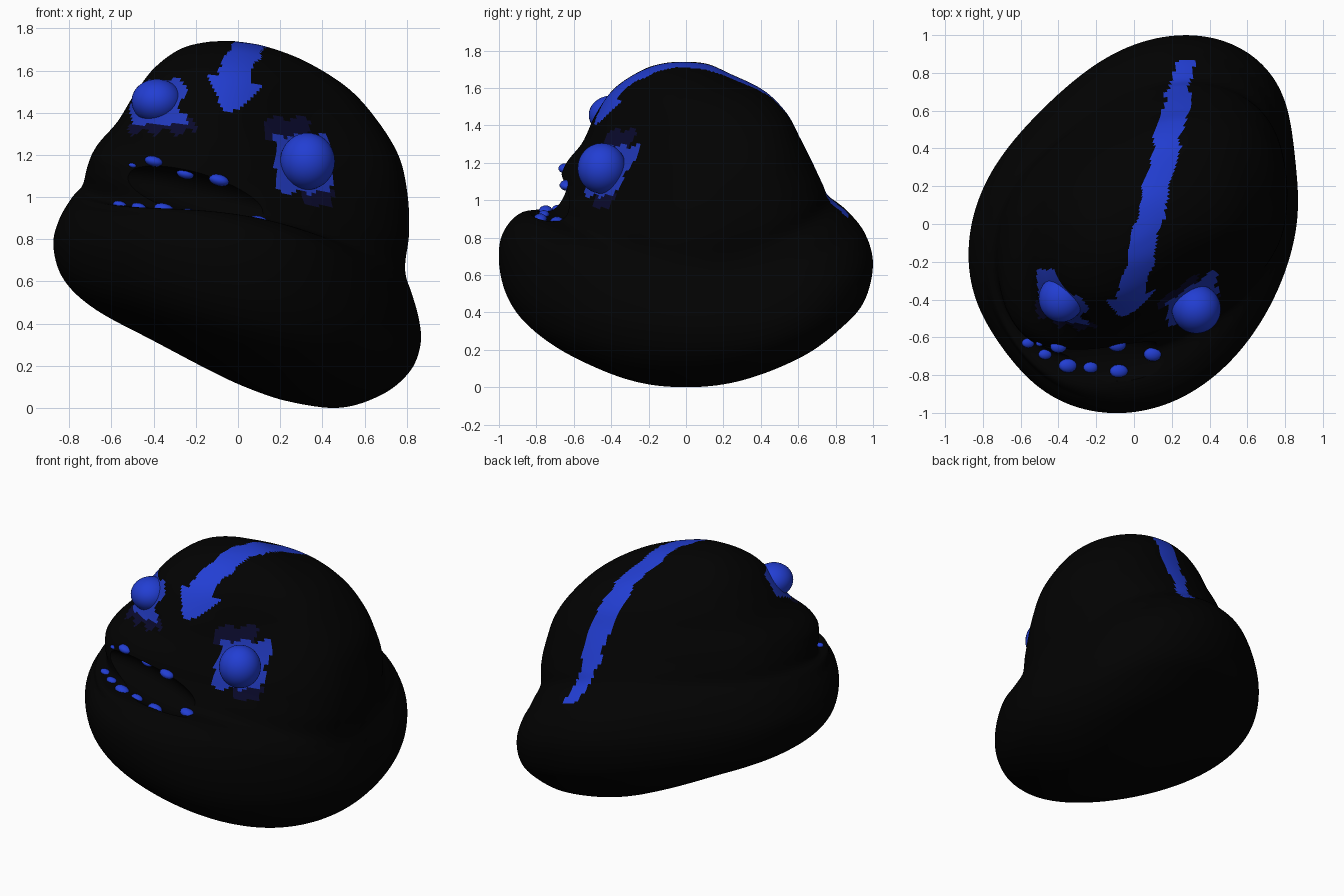
import bpy, bmesh, math
from mathutils import Vector
from mathutils.bvhtree import BVHTree

cube = bpy.data.objects.get("Cube")
if cube:
    bpy.data.objects.remove(cube, do_unlink=True)


def material(name, color):
    mat = bpy.data.materials.new(name)
    mat.use_nodes = True
    mat.diffuse_color = (*color, 1)
    shader = mat.node_tree.nodes["Principled BSDF"]
    shader.inputs["Base Color"].default_value = (*color, 1)
    shader.inputs["Roughness"].default_value = 0.8
    return mat


black = material("black skin", (0.0006, 0.0006, 0.0006))
blue = material("bright blue", (0.016, 0.048, 0.65))
patch_blue = material("medium blue", (0.014, 0.038, 0.47))
navy = material("dark navy", (0.003, 0.003, 0.026))

# Tilted body rings: left x z, right x z, front y z, back y z
RINGS = [
    (0.2, 0.04, 0.2, 0.04, 0, 0.04, 0, 0.04),
    (-0.05, 0.14, 0.47, 0, -0.32, 0.07, 0.32, 0.07),
    (-0.4, 0.32, 0.68, 0.06, -0.66, 0.22, 0.66, 0.21),
    (-0.68, 0.47, 0.82, 0.17, -0.86, 0.36, 0.86, 0.36),
    (-0.83, 0.61, 0.88, 0.3, -0.96, 0.5, 0.96, 0.48),
    (-0.88, 0.77, 0.88, 0.42, -1, 0.67, 1, 0.66),
    (-0.85, 0.9, 0.85, 0.54, -0.98, 0.82, 0.96, 0.81),
    (-0.79, 1, 0.82, 0.62, -0.88, 0.93, 0.87, 0.92),
    (-0.74, 1.06, 0.81, 0.69, -0.72, 0.94, 0.77, 1),
    (-0.71, 1.15, 0.82, 0.82, -0.69, 1.05, 0.73, 1.08),
    (-0.66, 1.25, 0.81, 1, -0.65, 1.18, 0.67, 1.21),
    (-0.57, 1.36, 0.77, 1.18, -0.56, 1.3, 0.61, 1.33),
    (-0.49, 1.49, 0.67, 1.35, -0.49, 1.45, 0.54, 1.46),
    (-0.4, 1.61, 0.53, 1.51, -0.39, 1.59, 0.42, 1.58),
    (-0.28, 1.7, 0.33, 1.64, -0.24, 1.69, 0.24, 1.67),
    (-0.15, 1.735, 0.13, 1.715, -0.12, 1.73, 0.12, 1.725),
    (-0.02, 1.74, -0.02, 1.74, 0, 1.74, 0, 1.74),
]
# Soft dents: angle and spread in degrees, depth, ring and ring spread
DENTS = [(318, 32, 0.1, 11.6, 2), (22, 18, 0.055, 6, 2.5), (140, 25, 0.05, 6.5, 3.5),
         (222, 20, 0.03, 5.5, 2)]
SEGMENTS, STEPS = 220, 9


def bell(x):
    return math.exp(-x * x)


def spline(a, b, c, d, t):
    return b + 0.5 * t * (c - a + t * (2 * a - 5 * b + 4 * c - d + t * (3 * (b - c) + d - a)))


def ring_at(u):
    i = min(int(u), len(RINGS) - 2)
    keys = [RINGS[max(0, min(len(RINGS) - 1, i + k))] for k in (-1, 0, 1, 2)]
    return [spline(*values, u - i) for values in zip(*keys)]


def ring_point(u, angle):
    lx, lz, rx, rz, fy, fz, by, bz = ring_at(u)
    head = max(0, min(1, (u - 6.5) / 3))
    c, s = math.cos(angle), math.sin(angle)
    y = s * by if s > 0 else -s * fy
    mid = (lz + rz) / 2
    # the lower lip runs level across the front
    level = 1 - 0.7 * bell((u - 7.5) / 2) * min(s, 0) ** 2
    z = mid + c * level * (rz - lz) / 2 + s * s * ((bz if s > 0 else fz) - mid)
    # the face is turned towards the right side, the back of the head to the left
    bend = 0.09 + head * (0.15 if y > 0 else -0.6)
    x = (lx + rx) / 2 + 0.98 * c * (rx - lx) / 2 + 0.18 * y + bend * y * y
    for heading, spread, depth, ring, reach in DENTS:
        turn = (math.degrees(angle) - heading + 180) % 360 - 180
        push = depth * bell(turn / spread) * bell((u - ring) / reach)
        x -= push * math.cos(math.radians(heading))
        y -= push * math.sin(math.radians(heading))
    return x, y, z


def in_box(x, z, x0, x1, z0, z1):
    return x0 < x < x1 and z0 < z < z1


def paint(p):
    x, y, z = p
    # arrow stripe over the crown
    wobble = 0.008 * math.sin(23 * y) + 0.005 * math.sin(51 * y)
    width = 0.07 if y < 0.7 else 0.05
    on_top = z > 0.75 and y < 0.87 and (y > 0 or z > 1.56)
    if on_top and abs(x - 0.075 - 0.235 * y - wobble) < width:
        return 1
    if y < 0 and 1.41 < z < 1.58:
        rise = z - 1.41
        if abs(x + 0.04 - 0.33 * rise) < 0.03 + 0.8 * rise and z < 1.56 - 0.2 * x:
            return 1
    # patches behind the eyes
    if y < -0.24:
        ragged = 0.012 * math.sin(60 * x) + 0.01 * math.sin(45 * z)
        if in_box(x + ragged, z + ragged, 0.17, 0.45, 1.03, 1.3):
            return 2
        if in_box(x + ragged, z, -0.5, -0.26, 1.345, 1.56):
            return 2
        if in_box(x, z + ragged, 0.13, 0.34, 1.28, 1.37) or in_box(x, z, 0.31, 0.45, 0.96, 1.04):
            return 3
        if in_box(x, z + ragged, -0.52, -0.2, 1.315, 1.35):
            return 3
    return 0


def link(name, bm, mats):
    mesh = bpy.data.meshes.new(name)
    bm.to_mesh(mesh)
    bm.free()
    obj = bpy.data.objects.new(name, mesh)
    bpy.context.collection.objects.link(obj)
    for mat in mats:
        mesh.materials.append(mat)
    for poly in mesh.polygons:
        poly.use_smooth = True
    return obj


def ellipsoid(name, center, radii, mats, tilt=0.0, detail=24):
    bm = bmesh.new()
    bmesh.ops.create_uvsphere(bm, u_segments=detail, v_segments=detail // 2, radius=1)
    obj = link(name, bm, mats)
    obj.location, obj.scale, obj.rotation_euler = center, radii, (0, tilt, 0)
    return obj


# Body: splined loft through the rings
bm = bmesh.new()
rows = [[bm.verts.new(ring_point(i / STEPS, math.tau * j / SEGMENTS)) for j in range(SEGMENTS)]
        for i in range((len(RINGS) - 1) * STEPS + 1)]
for low, high in zip(rows, rows[1:]):
    for j in range(SEGMENTS):
        k = (j + 1) % SEGMENTS
        bm.faces.new((low[j], low[k], high[k], high[j]))
bmesh.ops.remove_doubles(bm, verts=bm.verts, dist=0.0002)
bmesh.ops.recalc_face_normals(bm, faces=bm.faces)
for face in bm.faces:
    face.material_index = paint(face.calc_center_median())
body = link("body", bm, [black, blue, patch_blue, navy])

# Mouth: slanted hollow cut above the lower lip
cutter = ellipsoid("mouth_cutter", (-0.2, -0.72, 1.02), (0.41, 0.15, 0.105),
                   [black], math.radians(14), 48)
cutter.hide_render = True
cut = body.modifiers.new("mouth", "BOOLEAN")
cut.operation, cut.object = "DIFFERENCE", cutter
bpy.context.view_layer.objects.active = body
body.select_set(True)
bpy.ops.object.modifier_apply(modifier=cut.name)
bpy.data.objects.remove(cutter, do_unlink=True)
bpy.ops.object.shade_smooth_by_angle(angle=math.radians(40))

# Eyes
ellipsoid("left_eye", (0.33, -0.45, 1.17), (0.13, 0.13, 0.135), [blue], 0, 40)
ellipsoid("right_eye", (-0.385, -0.395, 1.455), (0.12, 0.125, 0.105), [blue], 0, 40)

# Teeth: small nubs seated on the lips
surface = BVHTree.FromObject(body, bpy.context.evaluated_depsgraph_get())


def tooth(name, origin, direction, size):
    hit = surface.ray_cast(Vector(origin), Vector(direction))[0]
    if hit:
        ellipsoid(name, hit, (size, size * 0.75, size * 0.55), [blue], 0.25, 14)


UPPER = [(-0.5, 1.15, 0.02), (-0.4, 1.17, 0.045), (-0.25, 1.11, 0.043), (-0.09, 1.08, 0.05)]
LOWER = [(-0.56, -0.63, 0.035), (-0.47, -0.69, 0.037), (-0.35, -0.75, 0.05),
         (-0.23, -0.76, 0.04), (-0.08, -0.78, 0.05), (0.1, -0.69, 0.05)]
for n, (x, z, size) in enumerate(UPPER):
    tooth(f"upper_tooth_{n + 1}", (x, -2, z), (0, 1, 0), size)
for n, (x, y, size) in enumerate(LOWER):
    tooth(f"lower_tooth_{n + 1}", (x, y, 1.02 - 0.1 * x), (0, 0, -1), size)
